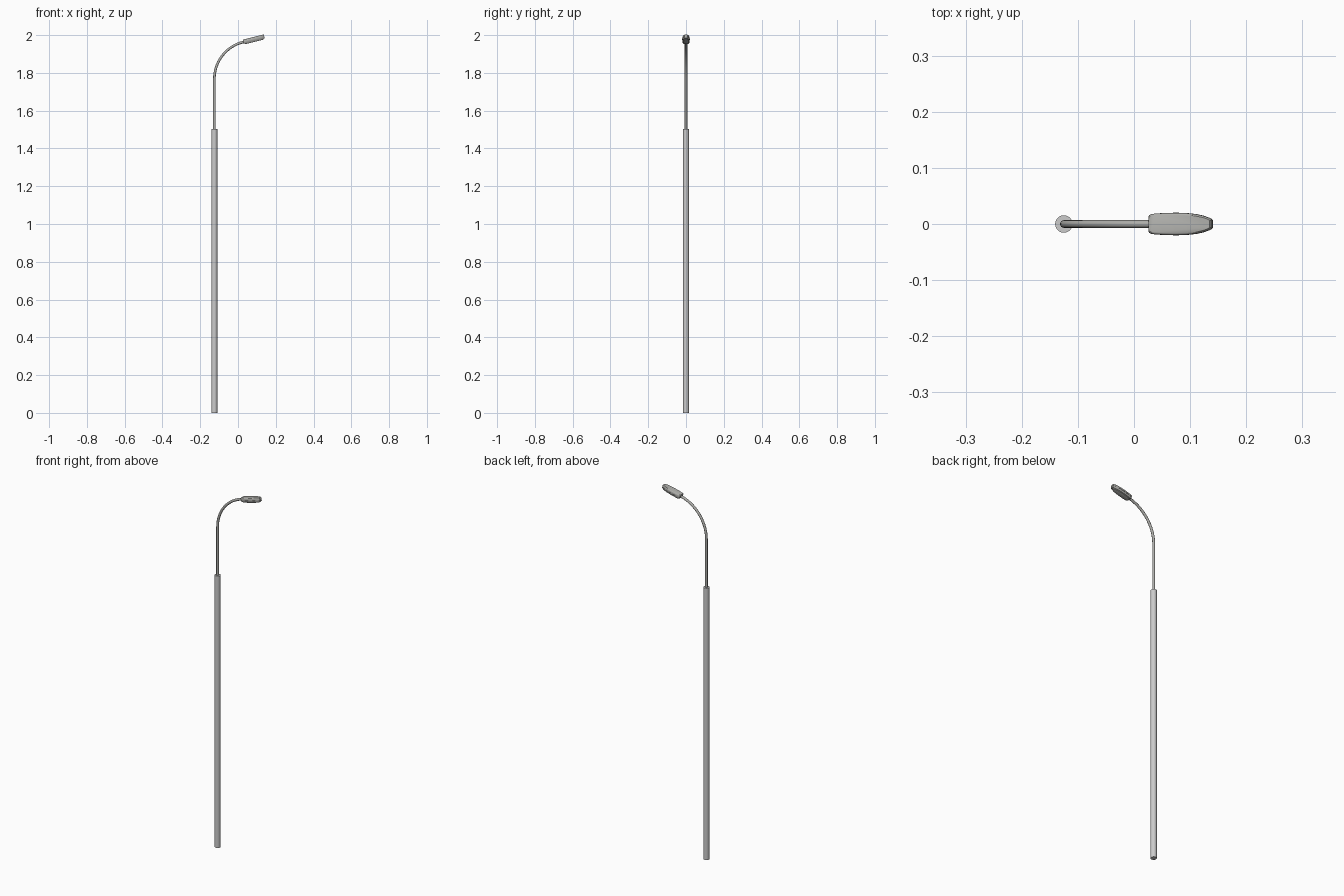
import bpy, bmesh, math
from mathutils import Matrix

if "Cube" in bpy.data.objects:
    bpy.data.objects.remove(bpy.data.objects["Cube"])

PX = -0.125            # pole axis
TILT = math.radians(14)

# Darker grey metal for the arm and lamp head
dark = bpy.data.materials.new("dark_metal")
dark.diffuse_color = (0.42, 0.42, 0.40, 1)
dark.use_nodes = True
dark.node_tree.nodes["Principled BSDF"].inputs["Base Color"].default_value = dark.diffuse_color


def finish(name, bm, mat=None, angle=35):
    bmesh.ops.recalc_face_normals(bm, faces=bm.faces[:])
    me = bpy.data.meshes.new(name)
    bm.to_mesh(me)
    bm.free()
    if mat:
        me.materials.append(mat)
    ob = bpy.data.objects.new(name, me)
    bpy.context.collection.objects.link(ob)
    bpy.ops.object.select_all(action='DESELECT')
    bpy.context.view_layer.objects.active = ob
    ob.select_set(True)
    bpy.ops.object.shade_smooth_by_angle(angle=math.radians(angle))
    return ob


def loft(bm, rings):
    """Skin a list of closed point rings and cap both ends."""
    vs = [[bm.verts.new(p) for p in r] for r in rings]
    n = len(vs[0])
    for a, b in zip(vs, vs[1:]):
        for i in range(n):
            j = (i + 1) % n
            bm.faces.new((a[i], a[j], b[j], b[i]))
    bm.faces.new(vs[0])
    bm.faces.new(vs[-1])


def tube(name, stations, sides=24, mat=None):
    """Round tube in the xz plane: stations of x, z, pitch angle, radius."""
    bm = bmesh.new()
    rings = []
    for x, z, a, r in stations:
        ring = []
        for k in range(sides):
            t = 2 * math.pi * k / sides
            c, s = r * math.cos(t), r * math.sin(t)
            ring.append((x - c * math.sin(a), s, z + c * math.cos(a)))
        rings.append(ring)
    loft(bm, rings)
    return finish(name, bm, mat)


UP = math.pi / 2

# Main pole
tube("pole", [(PX, 0, UP, 0.0155), (PX, 1.504, UP, 0.0155)], 32)

# Bent arm: straight rise, then an arc to the lamp's tilt
R, Z0 = 0.2, 1.769
path = [(PX, 1.49, UP, 0.0068)]
for i in range(21):
    a = UP - (UP - TILT) * i / 20
    path.append((PX + R * (1 - math.sin(a)), Z0 + R * math.cos(a), a, 0.0068))
ex, ez = path[-1][:2]
path.append((ex + 0.012 * math.cos(TILT), ez + 0.012 * math.sin(TILT), TILT, 0.0058))
tube("arm", path, mat=dark)

# Lamp head frame, just beyond the arm end
hx, hz = 0.0275, ez + (0.0265 - ex) * math.tan(TILT) + 0.001
place = Matrix.Translation((hx, 0, hz)) @ Matrix.Rotation(-TILT, 4, 'Y')

# Half outline of the lamp head seen from above
HALF = [(0, 0.012), (0.001, 0.0155), (0.004, 0.0175), (0.010, 0.0186),
        (0.028, 0.0197), (0.05, 0.0202), (0.07, 0.0195), (0.088, 0.0175),
        (0.101, 0.0145), (0.111, 0.0108), (0.1155, 0.0075)]
OUTLINE = HALF + [(u, -w) for u, w in reversed(HALF)]


def stacked(name, layers, mid=0.058):
    """Stack outlines: each layer is height, length scale, width scale."""
    bm = bmesh.new()
    loft(bm, [[(mid + (u - mid) * sl, w * sw, h) for u, w in OUTLINE]
              for h, sl, sw in layers])
    bm.transform(place)
    return finish(name, bm, dark)


# Upper shell, seam, lower tray and lens
stacked("lamp_shell", [(0.0005, 1, 1), (0.008, 1, 0.98), (0.0105, 0.99, 0.93),
                       (0.012, 0.97, 0.82)])
stacked("lamp_seam", [(-0.001, 0.975, 0.93), (0.001, 0.975, 0.93)])
stacked("lamp_tray", [(-0.010, 0.95, 0.86), (-0.0075, 0.99, 0.95),
                      (-0.001, 1, 0.99)])
stacked("lamp_lens", [(-0.0145, 0.78, 0.6), (-0.0135, 0.85, 0.72),
                      (-0.0095, 0.88, 0.76)])
